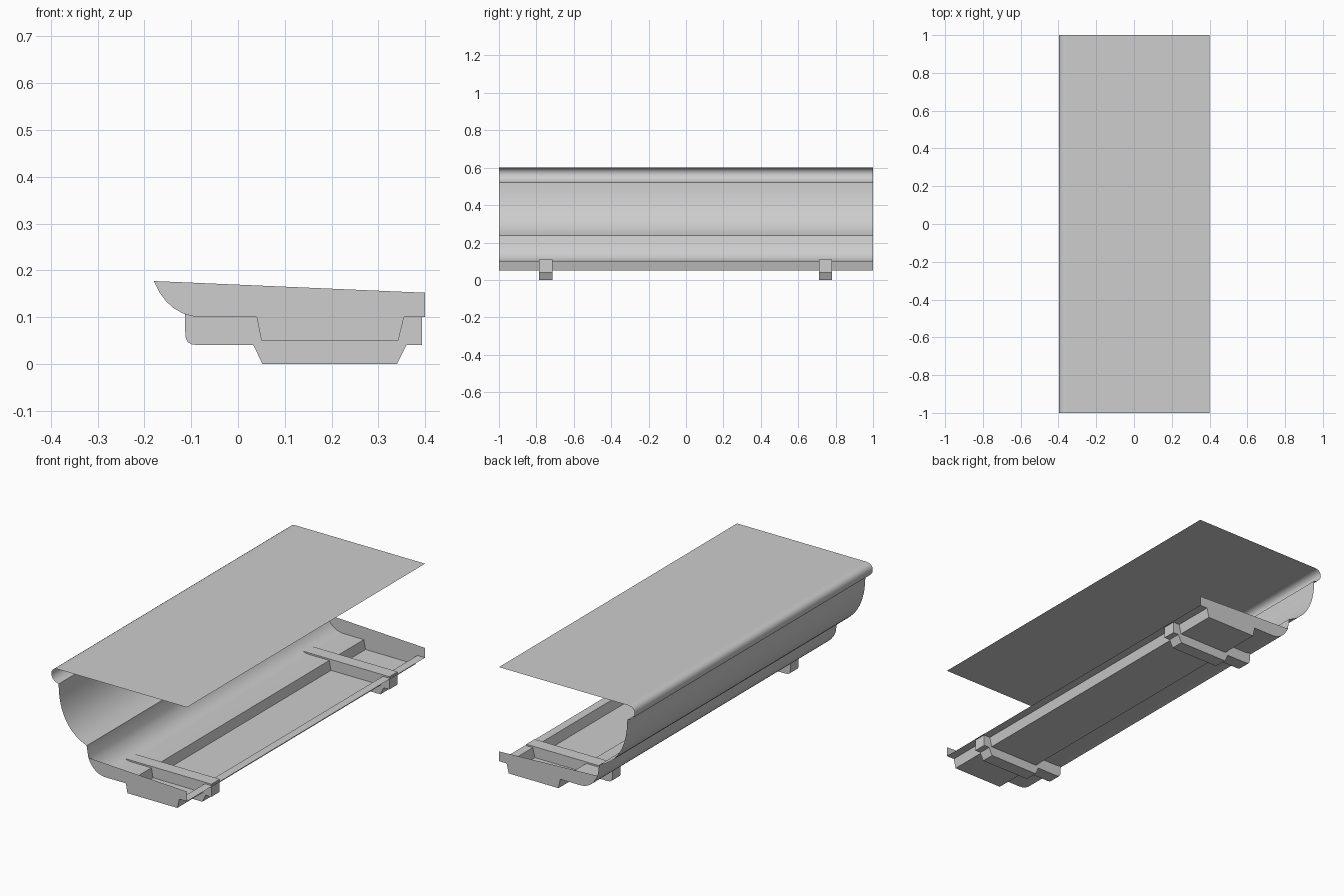
import bpy
import bmesh
import math
from mathutils import Vector
from mathutils.geometry import interpolate_bezier

cube = bpy.data.objects.get("Cube")
if cube:
    bpy.data.objects.remove(cube, do_unlink=True)

grey = bpy.data.materials.new("light_grey_metal")
grey.use_nodes = True
colour = (0.61, 0.61, 0.61, 1)
grey.diffuse_color = colour
grey.node_tree.nodes["Principled BSDF"].inputs["Base Color"].default_value = colour


def curve(a, b, c, d, count):
    """Points (x, z) along a cubic curve."""
    pts = interpolate_bezier(*[Vector((p[0], p[1], 0)) for p in (a, b, c, d)], count)
    return [(p.x, p.y) for p in pts]


def sweep(name, outline, y0, y1, sheet=False, smooth=False):
    """Extrude an (x, z) outline along y, as an open sheet or a solid block."""
    bm = bmesh.new()
    front = [bm.verts.new((x, y0, z)) for x, z in outline]
    if y0 == y1:
        bm.faces.new(front)
    else:
        back = [bm.verts.new((x, y1, z)) for x, z in outline]
        n = len(outline)
        for i in range(n - 1 if sheet else n):
            j = (i + 1) % n
            bm.faces.new((front[i], back[i], back[j], front[j]))
        if not sheet:
            bm.faces.new(front)
            bm.faces.new(back[::-1])
            bmesh.ops.recalc_face_normals(bm, faces=bm.faces)
    mesh = bpy.data.meshes.new(name)
    bm.to_mesh(mesh)
    bm.free()
    mesh.materials.append(grey)
    obj = bpy.data.objects.new(name, mesh)
    bpy.context.collection.objects.link(obj)
    if smooth:
        bpy.ops.object.select_all(action="DESELECT")
        obj.select_set(True)
        bpy.context.view_layer.objects.active = obj
        bpy.ops.object.shade_smooth_by_angle(angle=math.radians(30))
    return obj


# Profile pieces: flat top with rolled edge, bowl, and lower tray
roll = [(0.4, 0.6), (-0.35, 0.6)]
roll += curve((-0.365, 0.6), (-0.41, 0.598), (-0.412, 0.535), (-0.355, 0.522), 9)
bowl = curve((-0.355, 0.522), (-0.355, 0.38), (-0.3, 0.28), (-0.19, 0.238), 10)
cove = curve((-0.18, 0.177), (-0.16, 0.125), (-0.12, 0.1), (-0.08, 0.1), 7)
channel = [(0.04, 0.1), (0.05, 0.05), (0.343, 0.05), (0.355, 0.1), (0.4, 0.1)]

# Folded sheet running the full length
sweep("folded_sheet", roll + bowl[1:] + cove + channel, -1, 1, sheet=True, smooth=True)

# Low plates closing the tray at both ends
cap = cove + channel + [(0.4, 0.152)]
sweep("front_end_plate", cap, -1, -1)
sweep("back_end_plate", cap[::-1], 1, 1)

# Cross bars gripping the tray
bar = [(-0.113, 0.108)]
bar += curve((-0.113, 0.07), (-0.113, 0.048), (-0.108, 0.04), (-0.085, 0.04), 5)
bar += [(0.033, 0.04), (0.052, 0), (0.34, 0), (0.36, 0.04), (0.393, 0.04), (0.393, 0.108)]
for name, y in (("front_cross_bar", -0.75), ("back_cross_bar", 0.745)):
    sweep(name, bar, y - 0.035, y + 0.035)
